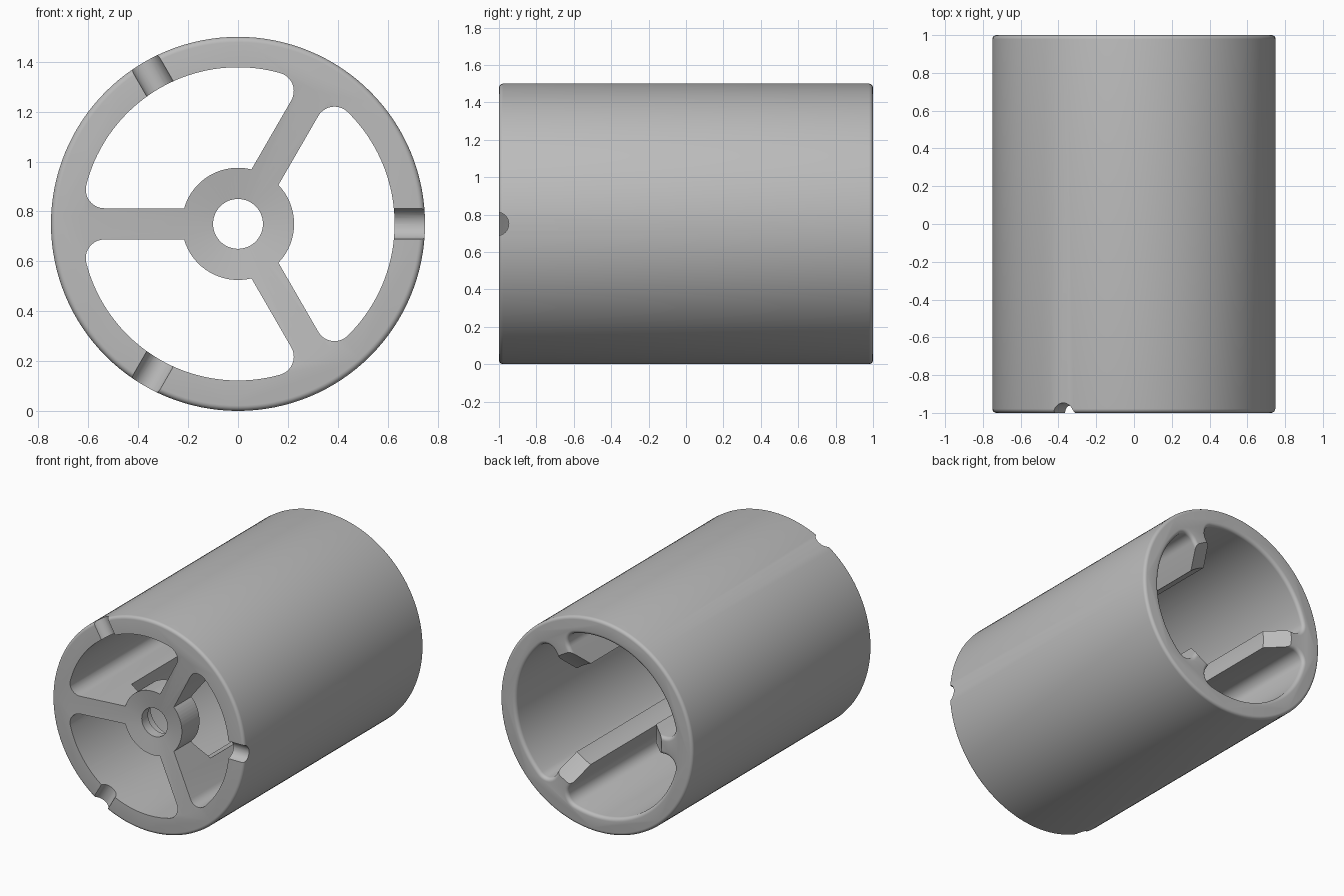
import bpy
import bmesh
from math import sin, cos, pi, radians, atan2, hypot, sqrt
from mathutils import Matrix, Vector

cube = bpy.data.objects.get("Cube")
if cube:
    bpy.data.objects.remove(cube, do_unlink=True)

R_OUT, R_IN, R_HUB = 0.75, 0.628, 0.225
HALF_SPOKE, FILLET = 0.0625, 0.075
CENTRE_Z = 0.75

grey = bpy.data.materials.new("plain grey")
grey.use_nodes = True
grey.diffuse_color = (0.5, 0.5, 0.5, 1)
grey.node_tree.nodes["Principled BSDF"].inputs["Base Color"].default_value = (0.5, 0.5, 0.5, 1)


def loft(name, rings):
    """Closed solid skinned through rings with equal point counts."""
    bm = bmesh.new()
    loops = [[bm.verts.new(p) for p in ring] for ring in rings]
    n = len(loops[0])
    for a, b in zip(loops, loops[1:]):
        for i in range(n):
            j = (i + 1) % n
            bm.faces.new((a[i], a[j], b[j], b[i]))
    bm.faces.new(loops[0])
    bm.faces.new(loops[-1])
    bmesh.ops.recalc_face_normals(bm, faces=bm.faces)
    mesh = bpy.data.meshes.new(name)
    bm.to_mesh(mesh)
    bm.free()
    mesh.materials.append(grey)
    obj = bpy.data.objects.new(name, mesh)
    bpy.context.collection.objects.link(obj)
    obj.location.z = CENTRE_Z
    return obj


def lathe(name, profile, segments=128):
    """Turn (radius, y) points about the y axis."""
    turns = [2 * pi * i / segments for i in range(segments)]
    return loft(name, [[(r * cos(t), y, r * sin(t)) for t in turns] for r, y in profile])


def pocket_outline(grow):
    """Polar outline of one opening between two spokes, enlarged by grow."""
    rim, hub = R_IN + grow, R_HUB - grow
    half, fil = HALF_SPOKE - grow, FILLET + grow
    off = half + fil
    along = sqrt((rim - fil) ** 2 - off ** 2)
    wall = atan2(off, along)
    start = atan2(half, sqrt(hub ** 2 - half ** 2))
    side = [(hub, start)]
    for i in range(11):
        t = -pi / 2 + (wall + pi / 2) * i / 10
        x, y = along + fil * cos(t), off + fil * sin(t)
        side.append((hypot(x, y), atan2(y, x)))
    full = radians(120)
    arc = [(rim, wall + (full - 2 * wall) * i / 40) for i in range(1, 40)]
    other = [(r, full - t) for r, t in reversed(side)]
    inner = [(hub, full - start - (full - 2 * start) * i / 16) for i in range(1, 16)]
    return side + arc + other + inner


# Outer cylinder with rounded rims
round_r = 0.022
corner = [(R_OUT - round_r + round_r * sin(t), 1 - round_r + round_r * cos(t))
          for t in (radians(18 * i) for i in range(6))]
body = lathe("cylinder_body", [(r, -y) for r, y in corner] + corner[::-1])

cutters = []

# Three openings, rounded outwards at the back rim
flare = 0.025
layers = [(-1.1, 0), (1 - flare, 0)]
layers += [(1 - flare + flare * sin(t), flare * (1 - cos(t)))
           for t in (radians(18 * i) for i in range(1, 6))]
layers.append((1.1, flare))
for k in range(3):
    turn = radians(60 + 120 * k)
    rings = [[(r * cos(t + turn), y, r * sin(t + turn)) for r, t in pocket_outline(g)]
             for y, g in layers]
    cutters.append(loft("opening_cutter", rings))

# Hollow core that leaves low ribs with sloping ends
cutters.append(lathe("core_cutter", [(0.01, -0.75), (0.24, -0.75), (0.38, -0.65),
                                     (0.38, 0.87), (0.61, 1.1), (0.01, 1.1)]))
# Shallow dish across the front
cutters.append(lathe("dish_cutter", [(0.01, -1.1), (1.36, -1.1), (0.1, -0.93), (0.01, -0.92)]))
# Bore, wider behind
cutters.append(lathe("bore_cutter", [(0.01, -1.2), (0.1, -1.2), (0.1, -0.86),
                                     (0.16, -0.86), (0.16, -0.7), (0.01, -0.7)], 64))

# Round notches across the front rim
for k in range(3):
    turn = radians(120 * k)
    out, across = Vector((cos(turn), 0, sin(turn))), Vector((-sin(turn), 0, cos(turn)))
    ring = [across * 0.0625 * cos(a) + Vector((0, -1.01 + 0.0625 * sin(a), 0))
            for a in (2 * pi * i / 32 for i in range(32))]
    cutters.append(loft("notch_cutter", [[p + out * d for p in ring] for d in (0.5, 0.9)]))

# Cut the body, then drop the cutters
for c in cutters:
    mod = body.modifiers.new(c.name, "BOOLEAN")
    mod.operation = "DIFFERENCE"
    mod.solver = "EXACT"
    mod.object = c
    c.hide_render = True
bpy.context.view_layer.update()
result = bpy.data.meshes.new_from_object(body.evaluated_get(bpy.context.evaluated_depsgraph_get()))
body.modifiers.clear()
body.data = result
for c in cutters:
    bpy.data.objects.remove(c, do_unlink=True)

result.materials.clear()
result.materials.append(grey)
bpy.context.view_layer.objects.active = body
body.select_set(True)
bpy.ops.object.shade_smooth_by_angle(angle=radians(30))
